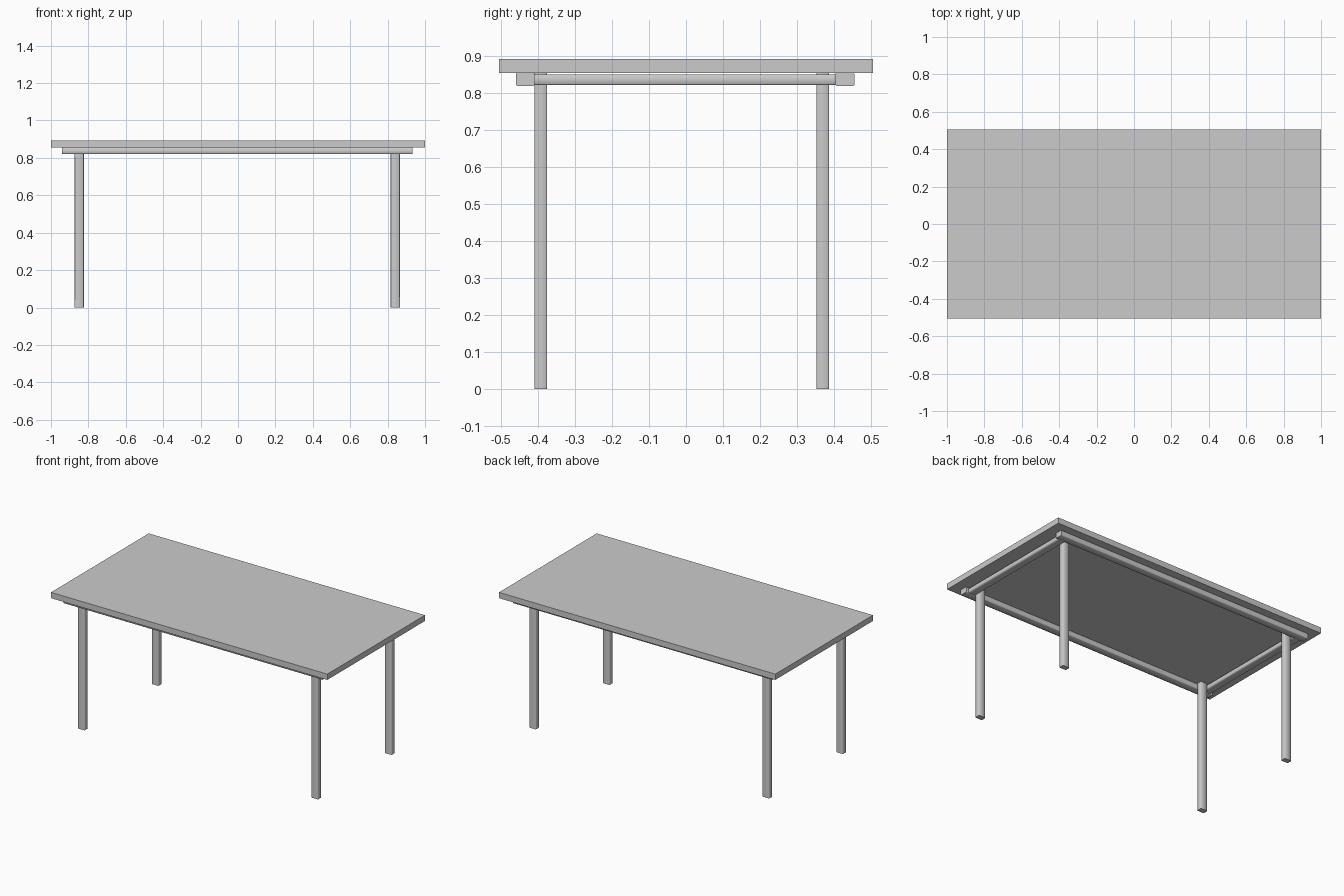
import bpy, bmesh
from mathutils import Vector

if "Cube" in bpy.data.objects:
    bpy.data.objects.remove(bpy.data.objects["Cube"])


def bar(name, lo, hi, axis=None, bevel=0.003):
    """Box from corner lo to corner hi; edges along `axis` get a small soft bevel."""
    lo, hi = Vector(lo), Vector(hi)
    bm = bmesh.new()
    bmesh.ops.create_cube(bm, size=1)
    for v in bm.verts:
        v.co = Vector([(lo[i] + hi[i]) / 2 + v.co[i] * (hi[i] - lo[i]) for i in range(3)])
    if axis is not None:
        long_edges = [e for e in bm.edges
                      if abs(e.verts[0].co[axis] - e.verts[1].co[axis]) > 1e-4]
        bmesh.ops.bevel(bm, geom=long_edges, offset=bevel, segments=1,
                        affect='EDGES', profile=0.5)
        bm.normal_update()
        # smooth sides, crisp end caps
        for f in bm.faces:
            f.smooth = abs(f.normal[axis]) < 0.5
        for e in bm.edges:
            e.smooth = e.calc_face_angle(0) < 1.1
    mesh = bpy.data.meshes.new(name)
    bm.to_mesh(mesh)
    bm.free()
    obj = bpy.data.objects.new(name, mesh)
    bpy.context.collection.objects.link(obj)
    return obj


X, Y, Z = 0, 1, 2
UNDER = 0.855   # underside of the table top
RAIL = 0.82     # underside of the rails

# Table top
bar("table_top", (-1, -0.505, UNDER), (1, 0.505, 0.893))

# Long rails under the front and back edges
for name, y0, y1 in (("front_rail", -0.46, -0.409), ("back_rail", 0.404, 0.455)):
    bar(name, (-0.942, y0, RAIL), (0.934, y1, UNDER), X)

# Short rails fitted between the long ones, just outside the legs
for name, x0, x1 in (("left_rail", -0.924, -0.873), ("right_rail", 0.865, 0.916)):
    bar(name, (x0, -0.409, RAIL + 0.002), (x1, 0.404, 0.851), Y)

# Legs
for side, x0, x1 in (("left", -0.873, -0.824), ("right", 0.816, 0.865)):
    for end, y0, y1 in (("front", -0.409, -0.375), ("back", 0.353, 0.387)):
        bar(f"{end}_{side}_leg", (x0, y0, 0), (x1, y1, UNDER), Z)
